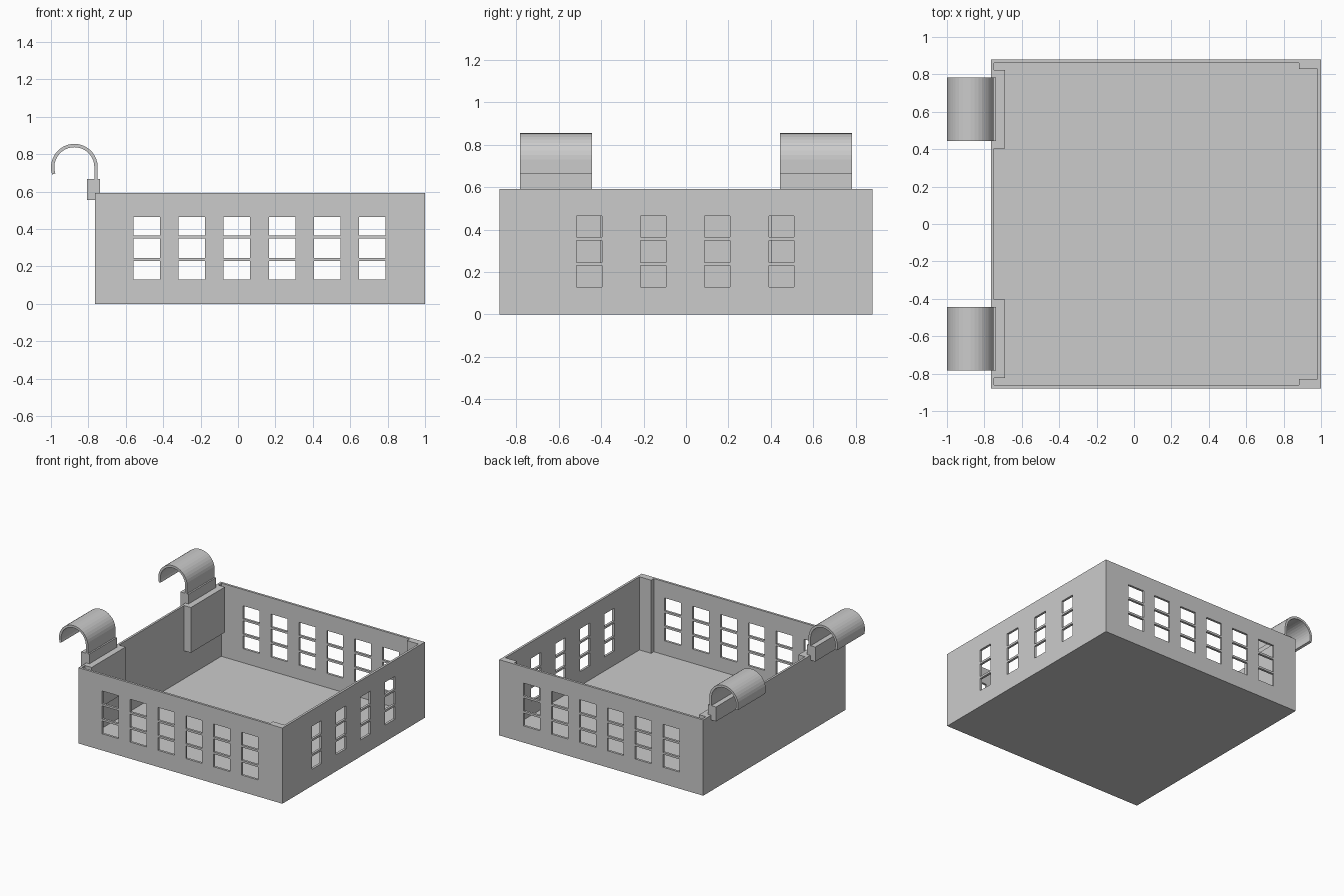
import bpy, bmesh
from math import cos, sin, radians
from mathutils import Matrix, Vector

if "Cube" in bpy.data.objects:
    bpy.data.objects.remove(bpy.data.objects["Cube"])


def boxes(name, ranges):
    """One object made of boxes given as (x0, x1, y0, y1, z0, z1)."""
    bm = bmesh.new()
    for x0, x1, y0, y1, z0, z1 in ranges:
        centre = Vector(((x0 + x1) / 2, (y0 + y1) / 2, (z0 + z1) / 2))
        size = Vector((x1 - x0, y1 - y0, z1 - z0))
        bmesh.ops.create_cube(bm, size=1, matrix=Matrix.Translation(centre) @ Matrix.Diagonal(size).to_4x4())
    return finish(name, bm)


def finish(name, bm):
    bmesh.ops.recalc_face_normals(bm, faces=bm.faces)
    me = bpy.data.meshes.new(name)
    bm.to_mesh(me)
    bm.free()
    ob = bpy.data.objects.new(name, me)
    bpy.context.collection.objects.link(ob)
    return ob


def extrude_profile(name, pts, y0, y1):
    """Extrude a closed xz outline along y."""
    bm = bmesh.new()
    face = bm.faces.new([bm.verts.new((x, y0, z)) for x, z in pts])
    new = bmesh.ops.extrude_face_region(bm, geom=[face])["geom"]
    bmesh.ops.translate(bm, vec=(0, y1 - y0, 0), verts=[v for v in new if isinstance(v, bmesh.types.BMVert)])
    return finish(name, bm)


def cut(ob, cutter):
    mod = ob.modifiers.new(cutter.name, "BOOLEAN")
    mod.operation = "DIFFERENCE"
    mod.solver = "EXACT"
    mod.object = cutter
    cutter.hide_render = True
    cutter.hide_set(True)


# Open tray
X0, X1, Y, H = -0.765, 1.0, 0.88, 0.592
tray = boxes("tray", [(X0, X1, -Y, Y, 0, H)])
cut(tray, boxes("cavity_cutter", [(X0 + 0.017, X1 - 0.018, -Y + 0.018, Y - 0.018, 0.02, H + 0.2)]))

# Window openings: six columns through front and back, four on the right
rows = [(0.13, 0.23), (0.246, 0.348), (0.364, 0.465)]
windows = []
for z0, z1 in rows:
    for i in range(6):
        x = -0.56 + i * 0.2415
        windows.append((x, x + 0.142, -1, 1, z0, z1))
    for i in range(4):
        y = -0.517 + i * 0.3025
        windows.append((0.93, 1.1, y, y + 0.12, z0, z1))
cut(tray, boxes("window_cutter", windows))

# Hook outline: arc with a straight leg down to the clip
CX, CZ, R, T = -0.875, 0.73, 0.125, 0.018
angles = [radians(a * 198 / 20) for a in range(21)]
outer = [(CX + R * cos(a), CZ + R * sin(a)) for a in angles]
inner = [(CX + (R - T) * cos(a), CZ + (R - T) * sin(a)) for a in reversed(angles)]
hook_outline = [(CX + R, 0.66)] + outer + inner + [(CX + R - T, 0.66)]

# Clip outline: block straddling the left wall rim
clip_outline = [(-0.808, 0.555), (X0, 0.555), (X0, H), (-0.738, H), (-0.738, 0.668), (-0.808, 0.668)]

for s, side in ((-1, "front"), (1, "back")):
    y0, y1 = sorted((s * 0.443, s * 0.783))
    extrude_profile(side + "_hook", hook_outline, y0, y1)
    extrude_profile(side + "_clip", clip_outline, y0, y1)
    # Inner pad behind each hook
    p0, p1 = sorted((s * 0.403, s * 0.823))
    boxes(side + "_hook_pad", [(-0.75, -0.69, p0, p1, 0.238, H)])
    # Thin corner post on the right
    c0, c1 = sorted((s * 0.828, s * 0.864))
    boxes(side + "_corner_post", [(0.882, 0.984, c0, c1, 0.015, H)])
